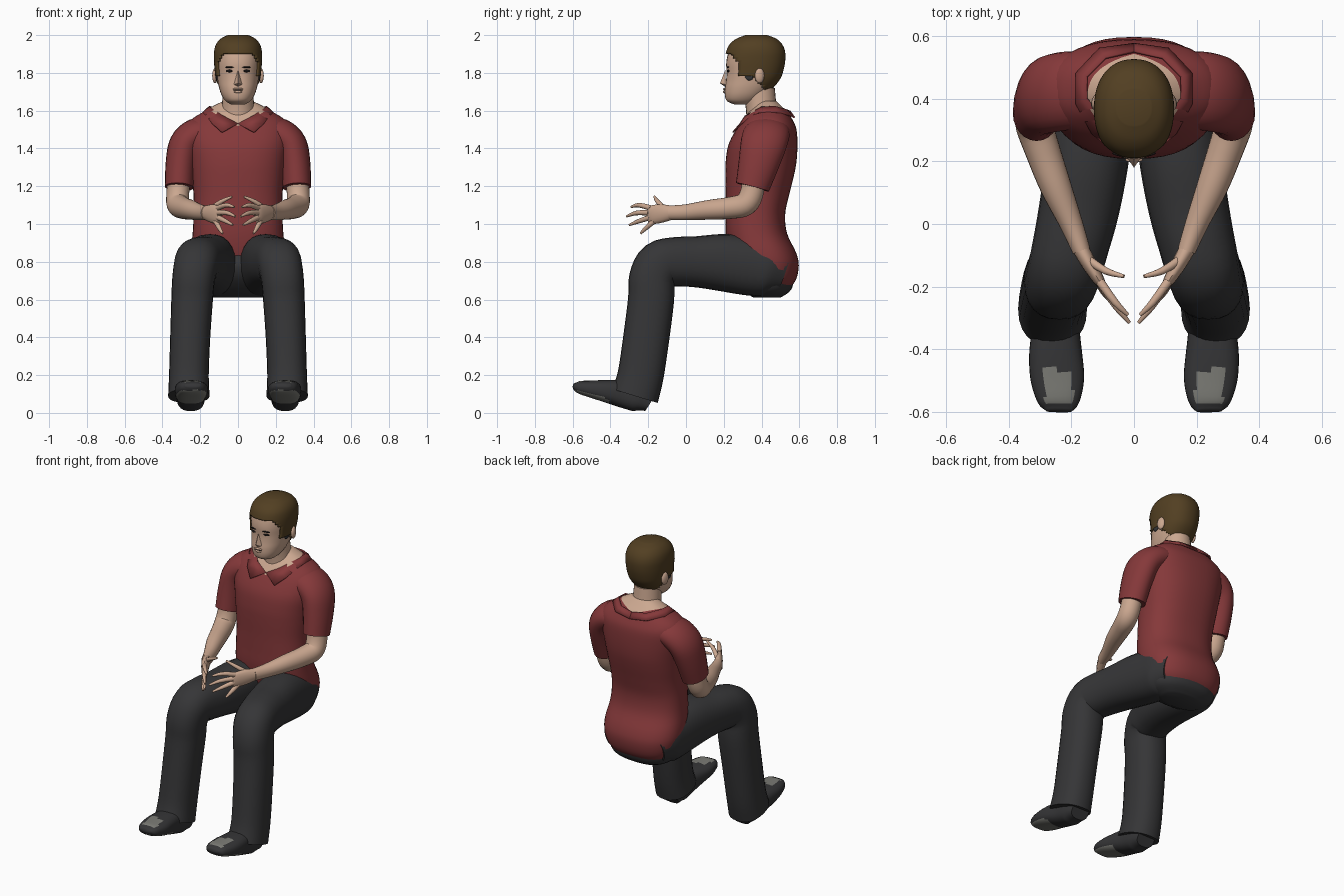
import bpy, bmesh, math
from mathutils import Vector

if "Cube" in bpy.data.objects:
    bpy.data.objects.remove(bpy.data.objects["Cube"])

def mat(name, r, g, b):
    m = bpy.data.materials.new(name)
    m.diffuse_color = (r, g, b, 1)
    m.use_nodes = True
    m.node_tree.nodes["Principled BSDF"].inputs["Base Color"].default_value = m.diffuse_color
    return m

RED = mat("red_shirt", .235, .04, .042)
DARK = mat("charcoal_cloth", .036, .036, .038)
SKIN = mat("skin", .6, .39, .28)
HAIR = mat("brown_hair", .085, .05, .016)
GREY = mat("grey_sole", .2, .2, .18)
BLACK = mat("black_eye", .01, .008, .008)

def finish(name, bm, mats, angle=50):
    bmesh.ops.recalc_face_normals(bm, faces=bm.faces[:])
    me = bpy.data.meshes.new(name)
    bm.to_mesh(me)
    bm.free()
    for m in mats:
        me.materials.append(m)
    o = bpy.data.objects.new(name, me)
    bpy.context.collection.objects.link(o)
    bpy.ops.object.select_all(action='DESELECT')
    o.select_set(True)
    bpy.context.view_layer.objects.active = o
    bpy.ops.object.shade_smooth_by_angle(angle=math.radians(angle))
    return o

def resample(pts, sub):
    """Catmull-Rom through tuples of numbers."""
    out = []
    n = len(pts)
    for i in range(n - 1):
        p = [pts[max(0, min(n - 1, i + k))] for k in (-1, 0, 1, 2)]
        for j in range(sub):
            t = j / sub
            out.append([.5 * (2 * b + (c - a) * t + (2 * a - 5 * b + 4 * c - d) * t * t
                        + (3 * b - a - 3 * c + d) * t ** 3) for a, b, c, d in zip(*p)])
    out.append(list(pts[-1]))
    return out

def loft(pts, ref=(1, 0, 0), flat=False, n=24, power=2.0, sub=4):
    """Skin superellipse rings (x, y, z, radius_a, radius_b) along a path."""
    bm = bmesh.new()
    pts = resample(pts, sub)
    rings = []
    for i, p in enumerate(pts):
        c = Vector(p[:3])
        a, b = Vector((1, 0, 0)), Vector((0, 1, 0))
        if not flat:
            t = (Vector(pts[min(i + 1, len(pts) - 1)][:3]) - Vector(pts[max(i - 1, 0)][:3])).normalized()
            r = Vector(ref)
            a = (r - t * t.dot(r)).normalized()
            b = t.cross(a)
        ring = []
        for k in range(n):
            u = 2 * math.pi * k / n
            cu, su = math.cos(u), math.sin(u)
            ca = math.copysign(abs(cu) ** (2 / power), cu)
            sb = math.copysign(abs(su) ** (2 / power), su)
            ring.append(bm.verts.new(c + a * p[3] * ca + b * p[4] * sb))
        rings.append(ring)
    for r0, r1 in zip(rings, rings[1:]):
        for k in range(n):
            bm.faces.new((r0[k], r0[(k + 1) % n], r1[(k + 1) % n], r1[k]))
    bm.faces.new(rings[0])
    bm.faces.new(rings[-1])
    return bm

def levels(rows, grow=0):
    """(z, front y, back y, half width) to level rings."""
    return [(0, (f + b) / 2, z, h + grow, (b - f) / 2 + grow) for z, f, b, h in rows]

def side(s, pts):
    return [(s * p[0],) + tuple(p[1:]) for p in pts]

def blob(name, loc, size, m, turn=0):
    bm = bmesh.new()
    bmesh.ops.create_uvsphere(bm, u_segments=14, v_segments=8, radius=1)
    for v in bm.verts:
        v.co = Vector((v.co.x * size[0], v.co.y * size[1], v.co.z * size[2]))
    o = finish(name, bm, [m])
    o.location = loc
    o.rotation_euler[2] = turn
    return o

# shirt body with a V neck opening
bm = loft(levels([(.64, .38, .53, .15), (.70, .30, .58, .215), (.78, .25, .597, .245),
                  (.85, .225, .582, .25), (.95, .21, .535, .24), (1.05, .21, .525, .235),
                  (1.15, .21, .545, .235), (1.25, .208, .57, .245), (1.33, .21, .585, .255),
                  (1.42, .225, .59, .27), (1.50, .265, .585, .275), (1.55, .30, .565, .25),
                  (1.59, .33, .54, .19), (1.62, .36, .51, .14), (1.65, .38, .48, .08)]),
          flat=True, n=40, power=2.4)
for s in (-1, 1):
    bmesh.ops.bisect_plane(bm, geom=bm.verts[:] + bm.edges[:] + bm.faces[:],
                           plane_co=(0, .28, 1.52), plane_no=(-.4 * s, -.25, 1))
for f in bm.faces:
    c = f.calc_center_median()
    f.material_index = int(c.z > 1.52 + .4 * abs(c.x) + .25 * (c.y - .28))
finish("shirt_body", bm, [RED, SKIN])

# trouser seat
finish("trouser_seat", loft(levels([(.61, .36, .50, .13), (.65, .29, .555, .2), (.72, .22, .575, .23),
                                    (.79, .2, .585, .235), (.84, .235, .565, .235), (.9, .27, .53, .2)]),
                            flat=True, n=32, power=2.3), [DARK])

# neck and head
finish("neck", loft([(0, .41, 1.5, .1, .09), (0, .40, 1.6, .087, .082), (0, .385, 1.72, .08, .085)],
                    flat=True), [SKIN])
HEAD = [(1.632, .26, .33, .035), (1.65, .218, .38, .065), (1.68, .206, .42, .086), (1.72, .206, .46, .1),
        (1.76, .212, .49, .108), (1.80, .215, .505, .113), (1.85, .213, .515, .117),
        (1.90, .222, .515, .117), (1.94, .24, .50, .107), (1.97, .275, .47, .083), (1.99, .325, .42, .045)]
finish("head", loft(levels(HEAD), flat=True, n=32, power=2.2), [SKIN])

# hair shell, trimmed along the hairline
bm = loft([(x, y, z + .01, a, b) for x, y, z, a, b in levels(HEAD, .01)], flat=True, n=48, power=2.2, sub=6)

def hairline(y):
    if y < .27:
        return 1.905 - max(0, y - .23) * 1.0
    if y < .36:
        return 1.785
    return 1.785 - min(1, (y - .36) / .08) * .1

bmesh.ops.delete(bm, geom=[f for f in bm.faces if f.calc_center_median().z < hairline(f.calc_center_median().y)],
                 context='FACES')
hair = finish("hair", bm, [HAIR])
mod = hair.modifiers.new("thickness", 'SOLIDIFY')
mod.thickness = .012
mod.offset = -1

# nose and mouth
bm = bmesh.new()
v = [bm.verts.new(p) for p in [(0, .208, 1.815), (-.022, .212, 1.738), (.022, .212, 1.738),
                               (0, .18, 1.745), (0, .205, 1.728)]]
for f in [(0, 1, 3), (0, 3, 2), (1, 4, 3), (3, 4, 2), (0, 2, 4, 1)]:
    bm.faces.new([v[i] for i in f])
finish("nose", bm, [SKIN])
blob("upper_lip", (0, .205, 1.715), (.028, .009, .006), SKIN)
blob("mouth_line", (0, .204, 1.708), (.026, .004, .002), BLACK)
blob("lower_lip", (0, .205, 1.70), (.022, .01, .007), SKIN)

for s, tag in ((-1, "right"), (1, "left")):
    # face details
    blob(tag + "_eye", (s * .046, .223, 1.81), (.019, .005, .007), BLACK, s * .22)
    blob(tag + "_eyebrow", (s * .046, .221, 1.83), (.025, .005, .004), BLACK, s * .22)
    blob(tag + "_ear", (s * .122, .39, 1.785), (.014, .026, .04), SKIN, s * .25)
    blob(tag + "_sideburn", (s * .113, .335, 1.78), (.006, .022, .02), DARK)

    # collar strip from the V point round to the back of the neck
    bm = bmesh.new()
    inner = [(0, .287, 1.53), (.08, .315, 1.572), (.15, .40, 1.618), (.15, .47, 1.622), (.09, .53, 1.605), (0, .55, 1.597)]
    outer = [(.085, .248, 1.485), (.135, .29, 1.53), (.185, .385, 1.59), (.185, .48, 1.59), (.11, .56, 1.572), (0, .575, 1.562)]
    a = [bm.verts.new((s * x, y, z)) for x, y, z in inner]
    b = [bm.verts.new((s * x, y, z)) for x, y, z in outer]
    for i in range(5):
        bm.faces.new((a[i], a[i + 1], b[i + 1], b[i]))
    m = finish(tag + "_collar", bm, [RED]).modifiers.new("thickness", 'SOLIDIFY')
    m.thickness = .008
    m.offset = 0

    # sleeve and bare arm
    finish(tag + "_sleeve", loft(side(s, [(.14, .43, 1.49, .12, .07), (.22, .425, 1.475, .125, .085),
           (.28, .41, 1.42, .122, .085), (.303, .385, 1.32, .108, .08), (.312, .352, 1.195, .09, .075)]),
           ref=(0, 1, 0)), [RED])
    finish(tag + "_arm", loft(side(s, [(.312, .36, 1.26, .06, .06), (.318, .35, 1.17, .06, .062),
           (.318, .315, 1.105, .06, .062), (.29, .23, 1.085, .056, .058), (.25, .12, 1.075, .05, .052),
           (.2, 0, 1.062, .037, .042), (.168, -.085, 1.06, .029, .038)]), ref=(s * .93, -.35, 0)), [SKIN])

    # hand
    finish(tag + "_palm", loft(side(s, [(.175, -.07, 1.06, .027, .036), (.145, -.125, 1.056, .024, .048),
           (.115, -.175, 1.05, .019, .05), (.098, -.2, 1.048, .012, .042)]), ref=(s * .85, -.5, 0), n=16), [SKIN])
    fingers = {"index": ((.108, -.185, 1.084), (.06, -.25, 1.1), (.02, -.29, 1.09)),
               "middle": ((.103, -.195, 1.06), (.055, -.265, 1.058), (.015, -.315, 1.04)),
               "ring": ((.106, -.19, 1.035), (.065, -.25, 1.015), (.028, -.3, .995)),
               "little": ((.118, -.17, 1.015), (.1, -.21, .98), (.082, -.24, .95)),
               "thumb": ((.152, -.11, 1.075), (.09, -.15, 1.118), (.032, -.167, 1.145))}
    for fn, (p, q, r) in fingers.items():
        finish(tag + "_" + fn + "_finger", loft(side(s, [p + (.015, .015), q + (.012, .012), r + (.006, .006)]),
               n=10, sub=3, ref=(0, 0, 1)), [SKIN])

    # trouser leg
    finish(tag + "_trouser_leg", loft(side(s, [(.12, .52, .74, .09, .1), (.125, .44, .765, .125, .145),
           (.133, .35, .775, .13, .155), (.15, .2, .795, .132, .152), (.175, .05, .80, .128, .135),
           (.2, -.06, .80, .122, .13), (.22, -.14, .785, .118, .125), (.235, -.18, .71, .113, .122),
           (.243, -.185, .6, .11, .122), (.253, -.21, .4, .106, .122), (.26, -.24, .2, .105, .122),
           (.26, -.27, .09, .11, .126)]), power=2.3), [DARK])

    # shoe with pale toe patch and sole tip
    bm = loft(side(s, [(.24, -.597, .147, .04, .01), (.24, -.57, .137, .066, .032), (.244, -.5, .126, .085, .046),
              (.25, -.42, .115, .085, .06), (.25, -.33, .1, .076, .074), (.25, -.25, .085, .074, .08),
              (.25, -.19, .05, .06, .047)]), power=2.6, n=28)
    bmesh.ops.recalc_face_normals(bm, faces=bm.faces[:])
    for f in bm.faces:
        c = f.calc_center_median()
        f.normal_update()
        patch = f.normal.z > .6 and -.575 < c.y < -.465 and abs(c.x - s * .24) < .045
        sole = f.normal.z < -.6 and c.y < -.4
        f.material_index = int(patch or sole)
    finish(tag + "_shoe", bm, [DARK, GREY])
